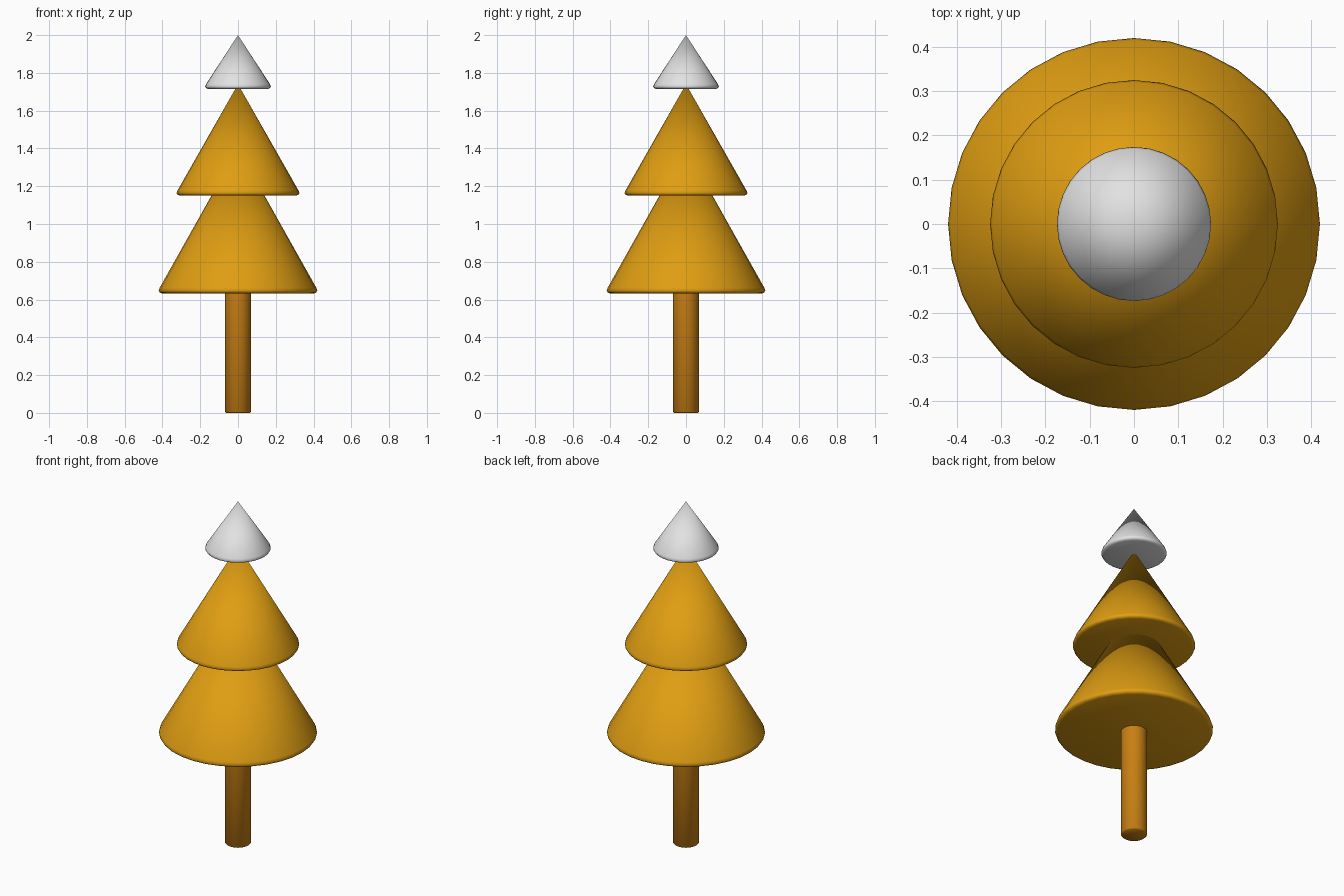
import bpy, bmesh, math

if "Cube" in bpy.data.objects:
    bpy.data.objects.remove(bpy.data.objects["Cube"])

SIDES = 32

def material(name, rgb):
    m = bpy.data.materials.new(name)
    m.diffuse_color = (*rgb, 1)
    m.use_nodes = True
    m.node_tree.nodes["Principled BSDF"].inputs["Base Color"].default_value = m.diffuse_color
    return m

amber = material("amber foliage", (0.74, 0.34, 0.006))
brown = material("orange brown bark", (0.58, 0.215, 0.007))
white = material("snow white", (0.76, 0.76, 0.76))

def lathe(name, profile, mat):
    """Revolve (radius, z) points about the z axis; zero radius closes to a tip."""
    bm = bmesh.new()
    verts = [bm.verts.new((r, 0, z)) for r, z in profile]
    edges = [bm.edges.new(pair) for pair in zip(verts, verts[1:])]
    bmesh.ops.spin(bm, geom=verts + edges, cent=(0, 0, 0), axis=(0, 0, 1),
                   angle=math.tau, steps=SIDES, use_merge=True)
    bmesh.ops.remove_doubles(bm, verts=bm.verts, dist=1e-5)
    bmesh.ops.holes_fill(bm, edges=[e for e in bm.edges if e.is_boundary], sides=0)
    bmesh.ops.recalc_face_normals(bm, faces=bm.faces)
    mesh = bpy.data.meshes.new(name)
    bm.to_mesh(mesh)
    bm.free()
    mesh.materials.append(mat)
    ob = bpy.data.objects.new(name, mesh)
    bpy.context.collection.objects.link(ob)
    bpy.context.view_layer.objects.active = ob
    ob.select_set(True)
    bpy.ops.object.shade_smooth_by_angle(angle=math.radians(50))
    ob.select_set(False)
    return ob

def tier(name, radius, bottom, tip, lip, mat):
    """Cone with a small rounded lip under its rim."""
    lathe(name, [(radius - lip * 0.85, bottom),
                 (radius - lip * 0.25, bottom + lip * 0.25),
                 (radius, bottom + lip * 0.7),
                 (radius - lip * 0.25, bottom + lip * 1.4),
                 (0, tip)], mat)

# Trunk with slightly eased ends
lathe("trunk", [(0.064, 0), (0.07, 0.006), (0.07, 0.66)], brown)

# Stacked foliage cones and snowy cap
tier("lower_foliage", 0.42, 0.632, 1.40, 0.022, amber)
tier("upper_foliage", 0.325, 1.15, 1.74, 0.020, amber)
tier("snow_cap", 0.174, 1.715, 2.0, 0.018, white)
